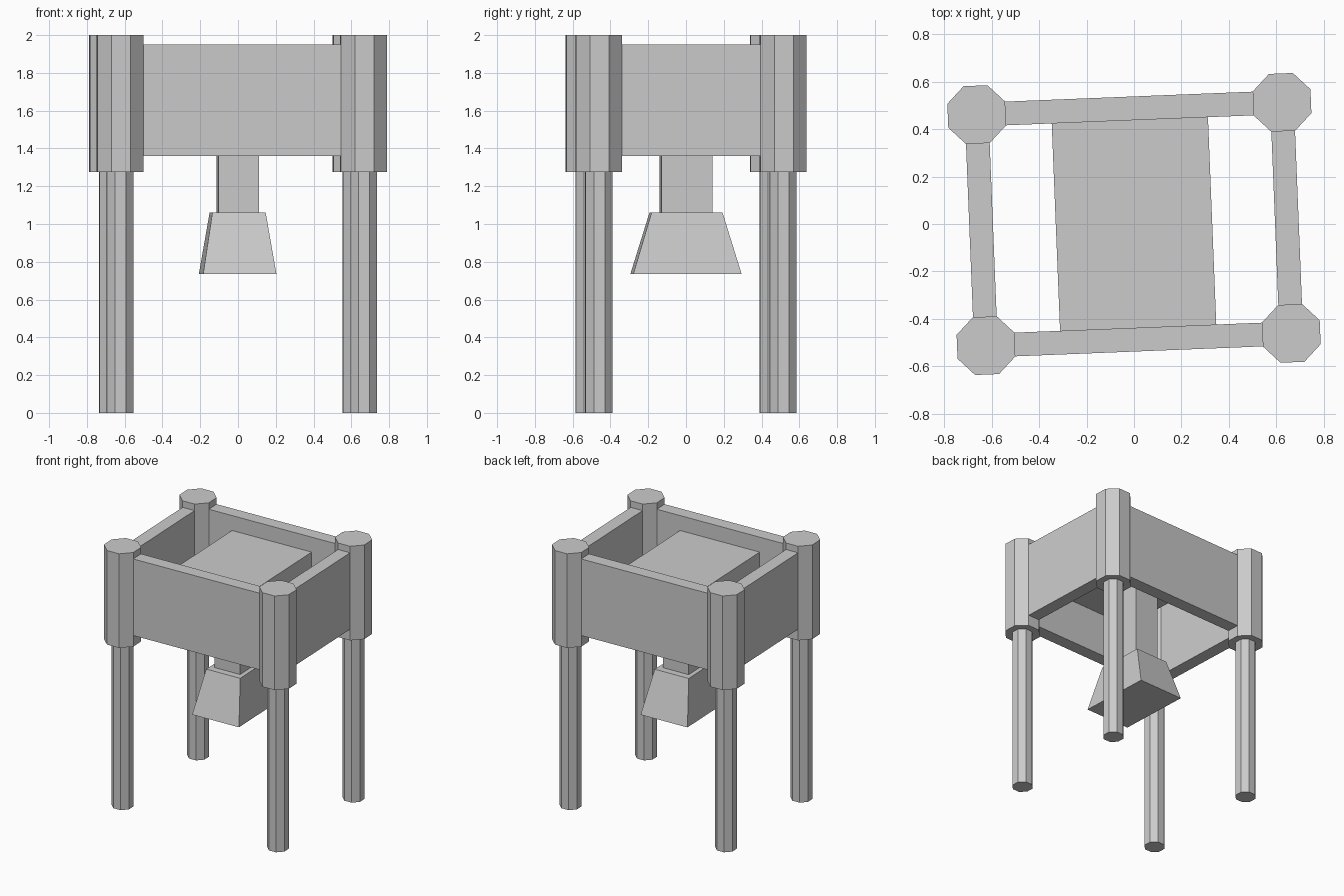
import bpy, bmesh
from math import radians
from mathutils import Matrix

if "Cube" in bpy.data.objects:
    bpy.data.objects.remove(bpy.data.objects["Cube"])

TURN = Matrix.Rotation(radians(2.3), 4, 'Z')   # the whole model is slightly turned
PX, PY = 0.645, 0.488                          # corner post positions


def finish(name, bm):
    bmesh.ops.recalc_face_normals(bm, faces=bm.faces)
    bm.transform(TURN)
    mesh = bpy.data.meshes.new(name)
    bm.to_mesh(mesh)
    bm.free()
    bpy.context.collection.objects.link(bpy.data.objects.new(name, mesh))


def block(name, x, y, z0, z1, hx, hy, top=None):
    """Box with half sizes hx, hy; optional half sizes at the top for a taper."""
    tx, ty = top or (hx, hy)
    bm = bmesh.new()
    bmesh.ops.create_cube(bm, size=2)
    for v in bm.verts:
        up = v.co.z > 0
        v.co = (x + v.co.x * (tx if up else hx),
                y + v.co.y * (ty if up else hy), z1 if up else z0)
    finish(name, bm)


def octagon(name, x, y, z0, z1, r):
    """Eight-sided prism with flats facing the axes."""
    bm = bmesh.new()
    bmesh.ops.create_cone(bm, cap_ends=True, segments=8, radius1=r, radius2=r, depth=z1 - z0)
    bm.transform(Matrix.Translation((x, y, (z0 + z1) / 2)) @ Matrix.Rotation(radians(22.5), 4, 'Z'))
    finish(name, bm)


# Corner posts with thinner legs below
for sx, side in ((-1, "left"), (1, "right")):
    for sy, end in ((-1, "front"), (1, "back")):
        octagon(f"post_{end}_{side}", sx * PX, sy * PY, 1.275, 2.0, 0.132)
        octagon(f"leg_{end}_{side}", sx * PX, sy * PY, 0.0, 1.275, 0.077)

# Wall panels between the posts
for s, end, side in ((-1, "front", "left"), (1, "back", "right")):
    block(f"panel_{end}", 0, s * PY, 1.36, 1.95, PX - 0.12, 0.05)
    block(f"panel_{side}", s * PX, 0, 1.36, 1.95, 0.05, PY - 0.12)

# Inner platform, hanging column and flared hood
block("inner_platform", 0, 0, 1.70, 1.835, 0.33, PY - 0.05)
block("column", -0.002, 0, 1.06, 1.70, 0.107, 0.135)
block("hood", -0.002, 0, 0.735, 1.06, 0.194, 0.287, top=(0.141, 0.188))
